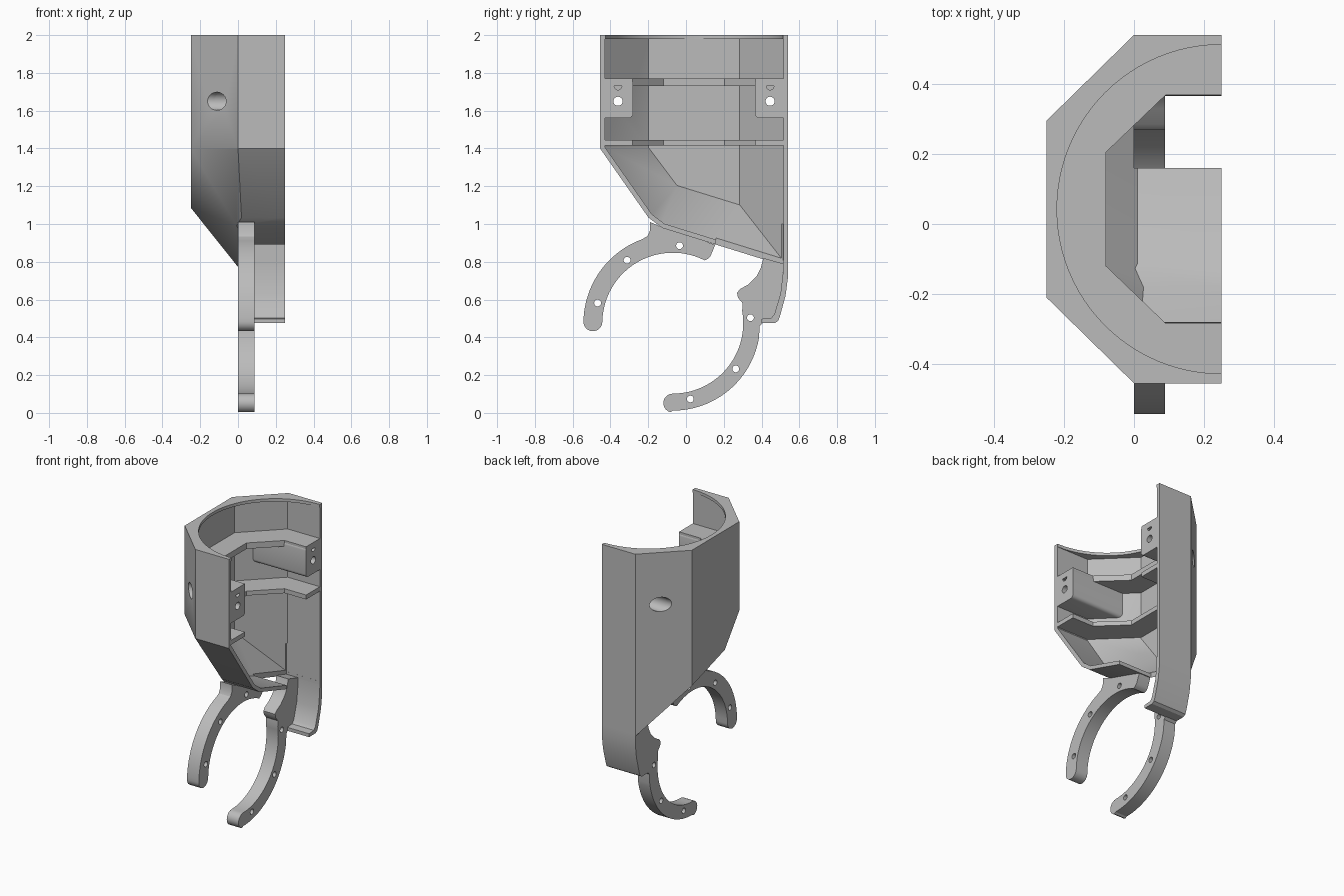
import bpy, bmesh, math
from mathutils import Vector

default = bpy.data.objects.get("Cube")
if default:
    bpy.data.objects.remove(default, do_unlink=True)

grey = bpy.data.materials.new("plain grey")
grey.use_nodes = True
grey.diffuse_color = (0.5, 0.5, 0.5, 1)
grey.node_tree.nodes["Principled BSDF"].inputs["Base Color"].default_value = (0.5, 0.5, 0.5, 1)


def finish(bm, name):
    bmesh.ops.recalc_face_normals(bm, faces=bm.faces)
    mesh = bpy.data.meshes.new(name)
    bm.to_mesh(mesh)
    bm.free()
    mesh.materials.append(grey)
    obj = bpy.data.objects.new(name, mesh)
    bpy.context.collection.objects.link(obj)
    return obj


def convex(name, planes):
    """Solid bounded by (point, outward normal) planes."""
    bm = bmesh.new()
    bmesh.ops.create_cube(bm, size=6)
    for point, normal in planes:
        geom = bm.verts[:] + bm.edges[:] + bm.faces[:]
        bmesh.ops.bisect_plane(bm, geom=geom, plane_co=point, plane_no=normal, clear_outer=True)
        rim = [e for e in bm.edges if e.is_boundary]
        if rim:
            bmesh.ops.holes_fill(bm, edges=rim, sides=0)
    return finish(bm, name)


def prism(name, pts, axis, lo, hi, round_edges=None):
    """Extrude a (y, z) profile along x, or an (x, y) profile along z."""
    bm = bmesh.new()
    place = (lambda p: (lo, p[0], p[1])) if axis == "x" else (lambda p: (p[0], p[1], lo))
    face = bm.faces.new([bm.verts.new(place(p)) for p in pts])
    new = bmesh.ops.extrude_face_region(bm, geom=[face])["geom"]
    move = Vector((hi - lo, 0, 0)) if axis == "x" else Vector((0, 0, hi - lo))
    bmesh.ops.translate(bm, verts=[g for g in new if isinstance(g, bmesh.types.BMVert)], vec=move)
    if round_edges:
        edges = [e for e in bm.edges if round_edges(e)]
        bmesh.ops.bevel(bm, geom=edges, offset=0.025, segments=4, profile=0.5, affect="EDGES")
    return finish(bm, name)


def circle(cy, cz, r, n=32):
    return [(cy + r * math.cos(2 * math.pi * i / n), cz + r * math.sin(2 * math.pi * i / n)) for i in range(n)]


def hole(y, z, r, lo, hi):
    return prism("cutter", circle(y, z, r), "x", lo, hi)


def cut(obj, *cutters):
    bpy.context.view_layer.objects.active = obj
    for cutter in cutters:
        cutter.hide_render = True
        mod = obj.modifiers.new("cut", "BOOLEAN")
        mod.operation, mod.solver, mod.object = "DIFFERENCE", "EXACT", cutter
        bpy.ops.object.modifier_apply(modifier=mod.name)
        bpy.data.objects.remove(cutter, do_unlink=True)


def smooth(obj):
    bpy.ops.object.select_all(action="DESELECT")
    obj.select_set(True)
    bpy.context.view_layer.objects.active = obj
    bpy.ops.object.shade_smooth_by_angle(angle=math.radians(30))


FRONT, BACK, SIDE = -0.455, 0.54, 0.25
MID = (FRONT + BACK) / 2
parts = []

# Walls of the half housing, used for the outside and, inset, for the cavity
walls = [
    ((0, FRONT, 0), (0, -1, 0)),
    ((0, BACK, 0), (0, 1, 0)),
    ((-SIDE, 0, 0), (-1, 0, 0)),
    ((0, FRONT, 0), (-0.98, -1, 0)),
    ((0, BACK, 0), (-0.98, 1, 0)),
    ((0, FRONT, 1.4), (0, -1, -0.7)),
    ((0, FRONT, 1.4), (-0.98, -1, -0.75)),
    ((0, -0.16, 1.005), (0, -0.75, -1)),
    ((0, 0, 0.94), (-0.95, -0.31, -1)),
    ((0, 0, 0.94), (0, -0.31, -1)),
]
walls = [(Vector(p), Vector(n).normalized()) for p, n in walls]


def inset(t):
    return [(p - n * t, n) for p, n in walls]


shell = convex("housing_shell", walls + [((SIDE, 0, 0), (1, 0, 0)), ((0, 0, 2), (0, 0, 1))])
cavity = convex("cutter", inset(0.025) + [((0.4, 0, 0), (1, 0, 0)), ((0, 0, 1.98), (0, 0, 1))])
mouth = prism("cutter", circle(SIDE, MID, 0.47, 96), "z", 1.9, 2.1)
gap = prism("cutter", [(0.16, 0.7), (0.514, 0.7), (0.514, 1.0), (0.16, 1.0)], "x", 0.0, 0.4)
cut(shell, cavity, mouth, gap)


def mirror_y(pts, side):
    return [(x, MID + side * (y - MID)) for x, y in pts]


# Two inner shelves that follow the walls
half = [(SIDE, -0.44), (0, -0.44), (-0.235, -0.205)]
inner = [(-0.08, -0.12), (0.09, -0.283), (SIDE, -0.283)]
outline = half + mirror_y(half, -1)[::-1] + mirror_y(inner, -1)[::-1] + inner
for name, lo, hi in (("upper_shelf", 1.73, 1.77), ("lower_shelf", 1.415, 1.445)):
    parts.append(prism(name, outline, "z", lo, hi))

# Screw blocks at both open edges, with holes through the housing
block = [(SIDE, -0.44), (0, -0.44), (-0.16, -0.28), (SIDE, -0.28)]
for side, name in ((1, "front_screw_block"), (-1, "back_screw_block")):
    edge_y = MID + side * (-0.28 - MID)
    boss = prism(name, mirror_y(block, side), "z", 1.56, 1.768,
                 lambda e: all(abs(v.co.y - edge_y) < 0.001 for v in e.verts)
                 and abs(e.verts[0].co.z - e.verts[1].co.z) < 0.001)
    y = MID + side * (-0.36 - MID)
    y_bore = MID + side * (-0.345 - MID)
    for obj in (boss, shell):
        cut(obj, hole(y_bore, 1.65, 0.048, -0.5, 0.0))
    cut(boss, hole(y, 1.65, 0.024, -0.5, 0.5), hole(y, 1.73, 0.02, 0.1, 0.5))
    parts.append(boss)

# Curved tail of the back wall with its bottom lip
tail = [(0.54, 0.785), (0.54, 0.72), (0.527, 0.62), (0.497, 0.51), (0.488, 0.487), (0.47, 0.475),
        (0.4, 0.475), (0.4, 0.498), (0.45, 0.502), (0.467, 0.52), (0.5, 0.63), (0.513, 0.74), (0.514, 0.785)]
parts.append(prism("back_wall_tail", tail, "x", 0.0, SIDE))

# Claw arms: two arcs of one ring
CY, CZ, R, W = -0.07, 0.475, 0.423, 0.05


def polar(r, deg, cy=CY, cz=CZ):
    return (cy + r * math.cos(math.radians(deg)), cz + r * math.sin(math.radians(deg)))


def arc(r, a, b, n=28):
    return [polar(r, a + (b - a) * i / n) for i in range(n + 1)]


def cap(deg, turn):
    c = polar(R, deg)
    return [polar(W, deg + turn * 180 * i / 12, *c) for i in range(1, 12)]


front_arm = (arc(R + W, 110, 179) + cap(179, 1) + arc(R - W, 179, 63)
             + [(0.115, 0.815), (0.13, 0.83), (0.155, 0.89), (0.0, 0.942),
                (-0.12, 0.98), (-0.19, 1.01), (-0.192, 0.96), (-0.205, 0.935)])
back_arm = (arc(R + W - 0.01, 350, 270) + cap(270, -1) + arc(R - W, 270, 370)
            + [(0.3, 0.58), (0.275, 0.61), (0.27, 0.635), (0.285, 0.655), (0.33, 0.68), (0.375, 0.725),
               (0.395, 0.765), (0.41, 0.82), (0.513, 0.79), (0.512, 0.73), (0.5, 0.63),
               (0.467, 0.49), (0.41, 0.48), (0.39, 0.46)])
for name, profile, angles in (("front_claw_arm", front_arm, (165, 126, 85)),
                              ("back_claw_arm", back_arm, (4, -36, -77))):
    arm = prism(name, profile, "x", 0.0, 0.088)
    cut(arm, *[hole(*polar(0.412, a), 0.018, -0.1, 0.2) for a in angles])
    parts.append(arm)

for part in parts + [shell]:
    smooth(part)
